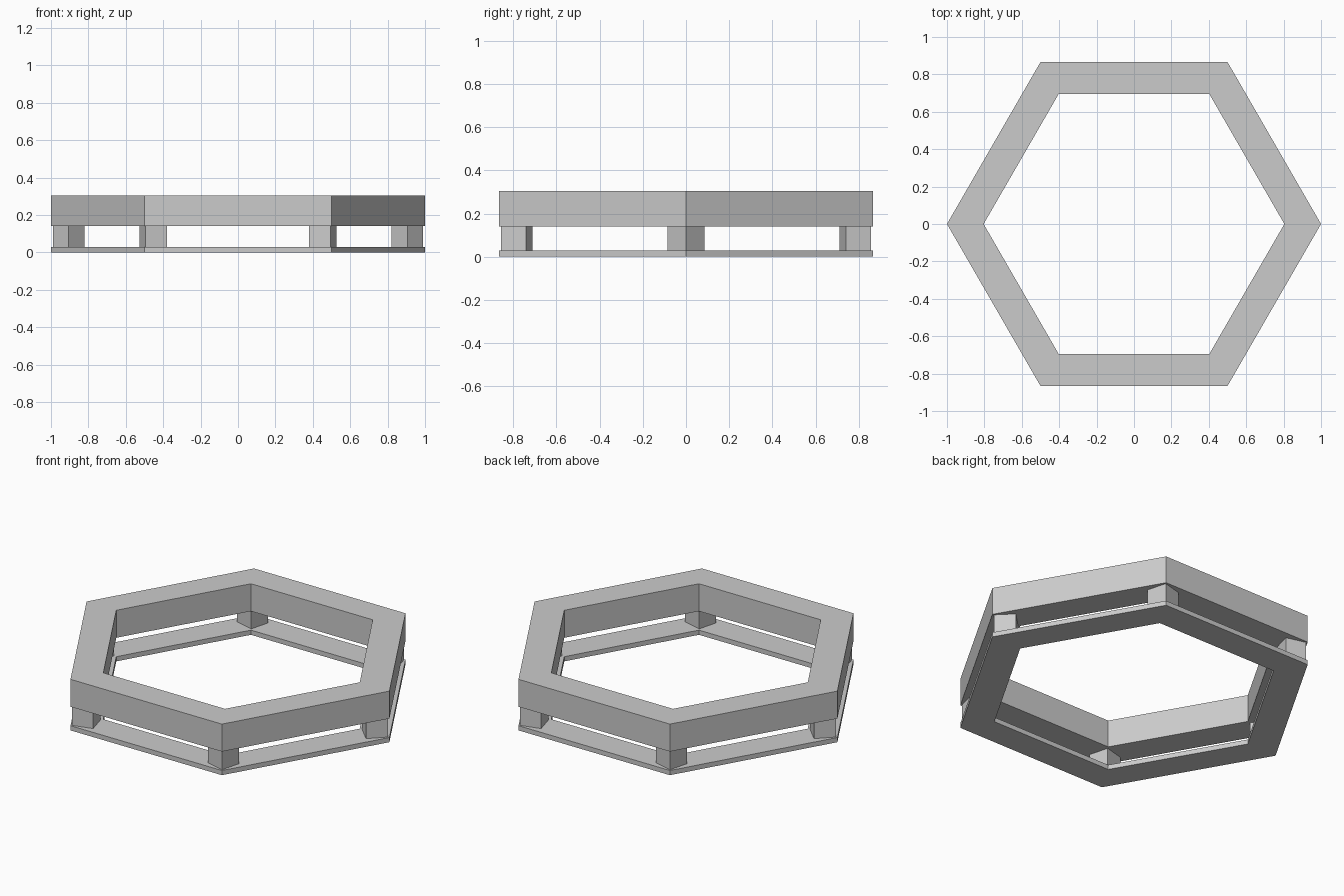
import bpy, bmesh
from math import cos, sin, pi

if "Cube" in bpy.data.objects:
    bpy.data.objects.remove(bpy.data.objects["Cube"])

OUTER, INNER = 1.0, 0.804
POST_R, POST_HALF_DIAG = 0.905, 0.085
Z_BASE, Z_GAP, Z_TOP = 0.028, 0.141, 0.305


def make_object(name, bm):
    bmesh.ops.recalc_face_normals(bm, faces=bm.faces)
    mesh = bpy.data.meshes.new(name)
    bm.to_mesh(mesh)
    bm.free()
    obj = bpy.data.objects.new(name, mesh)
    bpy.context.collection.objects.link(obj)
    return obj


def hex_ring(name, z0, z1):
    # sweep a rectangular section around the six corners
    bm = bmesh.new()
    section = [(OUTER, z0), (OUTER, z1), (INNER, z1), (INNER, z0)]
    loops = [[bm.verts.new((r * cos(i * pi / 3), r * sin(i * pi / 3), z))
              for r, z in section] for i in range(6)]
    for i in range(6):
        a, b = loops[i], loops[(i + 1) % 6]
        for j in range(4):
            k = (j + 1) % 4
            bm.faces.new((a[j], b[j], b[k], a[k]))
    return make_object(name, bm)


def corner_post(index):
    # square post with one edge pointing outward at the ring corner
    bm = bmesh.new()
    bmesh.ops.create_cone(bm, cap_ends=True, segments=4, radius1=POST_HALF_DIAG,
                          radius2=POST_HALF_DIAG, depth=Z_GAP - Z_BASE)
    post = make_object(f"corner_post_{index + 1}", bm)
    angle = index * pi / 3
    post.location = (POST_R * cos(angle), POST_R * sin(angle), (Z_GAP + Z_BASE) / 2)
    post.rotation_euler.z = angle


# thin base ring, thick upper ring
hex_ring("base_ring", 0.0, Z_BASE)
hex_ring("upper_ring", Z_GAP, Z_TOP)

# posts between the rings
for n in range(6):
    corner_post(n)
